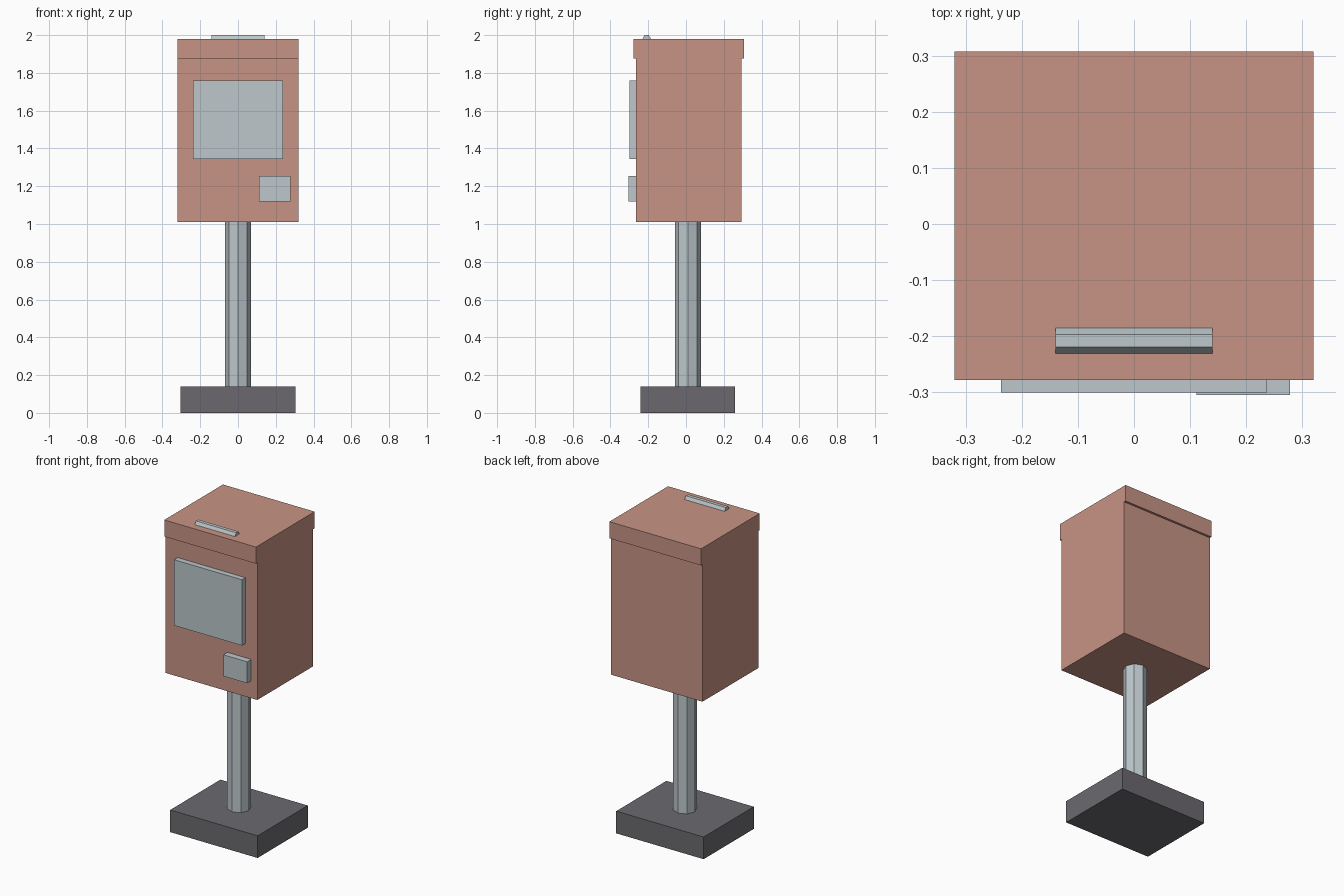
import bpy
from math import pi

cube = bpy.data.objects.get("Cube")
if cube:
    bpy.data.objects.remove(cube, do_unlink=True)


def material(name, rgb):
    mat = bpy.data.materials.new(name)
    mat.use_nodes = True
    mat.diffuse_color = (*rgb, 1)
    mat.node_tree.nodes["Principled BSDF"].inputs["Base Color"].default_value = (*rgb, 1)
    return mat


red = material("faded red", (0.58, 0.296, 0.235))
steel = material("pale steel", (0.51, 0.575, 0.60))
dark = material("dark grey", (0.147, 0.141, 0.156))


def finish(name, mat):
    obj = bpy.context.object
    obj.name = obj.data.name = name
    obj.data.materials.append(mat)
    bpy.ops.object.transform_apply(location=False, rotation=True, scale=True)


def box(name, mat, x, y, z):
    """Box spanning the (low, high) ranges along each axis."""
    spans = (x, y, z)
    bpy.ops.mesh.primitive_cube_add(size=1, location=[(a + b) / 2 for a, b in spans])
    bpy.context.object.scale = [b - a for a, b in spans]
    finish(name, mat)


def rod(name, mat, sides, radius, length, center, rotation):
    bpy.ops.mesh.primitive_cylinder_add(vertices=sides, radius=radius, depth=length,
                                        location=center, rotation=rotation)
    finish(name, mat)


# Foot and octagonal post
box("base", dark, (-0.305, 0.305), (-0.24, 0.26), (0, 0.14))
rod("post", steel, 8, 0.069, 0.87, (0, 0.01, 0.575), (0, 0, 0))

# Cabinet with a lid overhanging at front and back
box("cabinet", red, (-0.32, 0.32), (-0.265, 0.293), (1.01, 1.875))
box("lid", red, (-0.32, 0.32), (-0.278, 0.307), (1.875, 1.98))

# Front fittings
box("display_panel", steel, (-0.237, 0.237), (-0.30, -0.265), (1.345, 1.76))
box("coin_box", steel, (0.111, 0.278), (-0.305, -0.265), (1.12, 1.255))

# Hexagonal bar handle half sunk into the lid
rod("lid_handle", steel, 6, 0.0225, 0.28, (0, -0.208, 1.98), (0, pi / 2, 0))
